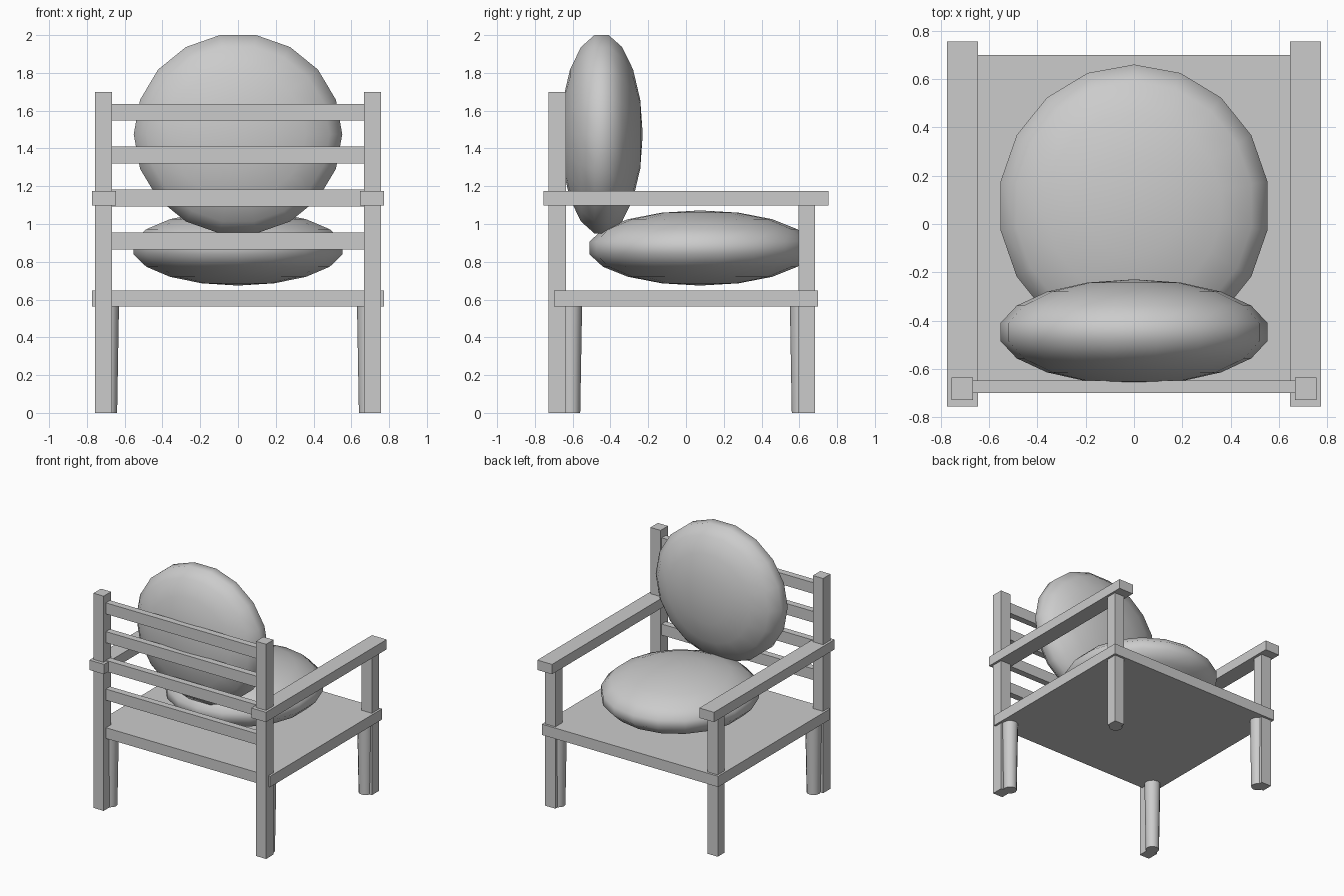
import bpy, bmesh, math
from mathutils import Matrix, Vector

if "Cube" in bpy.data.objects:
    bpy.data.objects.remove(bpy.data.objects["Cube"])

grey = bpy.data.materials.new("plain_grey")
grey.diffuse_color = (0.6, 0.6, 0.6, 1)
grey.use_nodes = True
grey.node_tree.nodes["Principled BSDF"].inputs["Base Color"].default_value = grey.diffuse_color


def finish(name, bm, smooth_angle=None):
    bmesh.ops.recalc_face_normals(bm, faces=bm.faces)
    me = bpy.data.meshes.new(name)
    bm.to_mesh(me)
    bm.free()
    me.materials.append(grey)
    if smooth_angle is not None:
        for p in me.polygons:
            p.use_smooth = True
        me.set_sharp_from_angle(angle=math.radians(smooth_angle))
    ob = bpy.data.objects.new(name, me)
    bpy.context.collection.objects.link(ob)
    return ob


def box(name, x, y, z):
    """Box from its (min, max) range on each axis."""
    bm = bmesh.new()
    bmesh.ops.create_cube(bm, size=1)
    for v in bm.verts:
        v.co = [(a + b) / 2 + c * (b - a) for (a, b), c in zip((x, y, z), v.co)]
    return finish(name, bm)


def cushion(name, centre, half, axis, phase, segs=18, rings=9):
    """Flattened round cushion fitted to its half extents; axis is the pole."""
    bm = bmesh.new()

    def point(lat, lon):
        p = (math.cos(lat) * math.cos(lon), math.cos(lat) * math.sin(lon), math.sin(lat))
        return Vector(p) if axis == 'Z' else Vector((p[0], -p[2], p[1]))

    step = math.tau / segs
    rows = [[bm.verts.new(point(-math.pi / 2 + math.pi * r / rings, phase + step * s))
             for s in range(segs)] for r in range(1, rings)]
    for a, b in zip(rows, rows[1:]):
        for s in range(segs):
            t = (s + 1) % segs
            bm.faces.new((a[s], a[t], b[t], b[s]))
    for row, lat in ((rows[0], -math.pi / 2), (rows[-1], math.pi / 2)):
        pole = bm.verts.new(point(lat, 0))
        for s in range(segs):
            bm.faces.new((pole, row[s], row[(s + 1) % segs]))
    ext = [max(abs(v.co[i]) for v in bm.verts) for i in range(3)]
    for v in bm.verts:
        v.co = [centre[i] + v.co[i] * half[i] / ext[i] for i in range(3)]
    return finish(name, bm, 180)


# seat board
box("seat_board", (-0.772, 0.772), (-0.70, 0.70), (0.563, 0.648))

# posts, armrests and round legs on both sides
for side, s in (("left", -1), ("right", 1)):
    px = sorted((s * 0.667, s * 0.756))
    box(side + "_back_post", px, (-0.728, -0.635), (0, 1.70))
    box(side + "_arm_post", px, (0.595, 0.682), (0, 1.10))
    box(side + "_armrest", sorted((s * 0.645, s * 0.774)), (-0.755, 0.755), (1.098, 1.176))
    for end, e in (("back", -1), ("front", 1)):
        bm = bmesh.new()
        bmesh.ops.create_cone(bm, cap_ends=True, segments=12, radius1=0.05, radius2=0.06,
                              depth=0.57,
                              matrix=Matrix.Translation((s * 0.69, e * 0.61, 0.285)))
        finish(f"{side}_{end}_round_leg", bm, 40)

# backrest slats
for i in range(4):
    z = 0.91 + i * 0.2275
    box(f"back_slat_{i + 1}", (-0.67, 0.67), (-0.70, -0.648), (z - 0.044, z + 0.044))

# cushions
cushion("seat_cushion", (0, 0.075, 0.873), (0.552, 0.585, 0.199), 'Z', math.pi / 2)
cushion("back_cushion", (0, -0.447, 1.475), (0.552, 0.218, 0.525), 'Y', 0)
